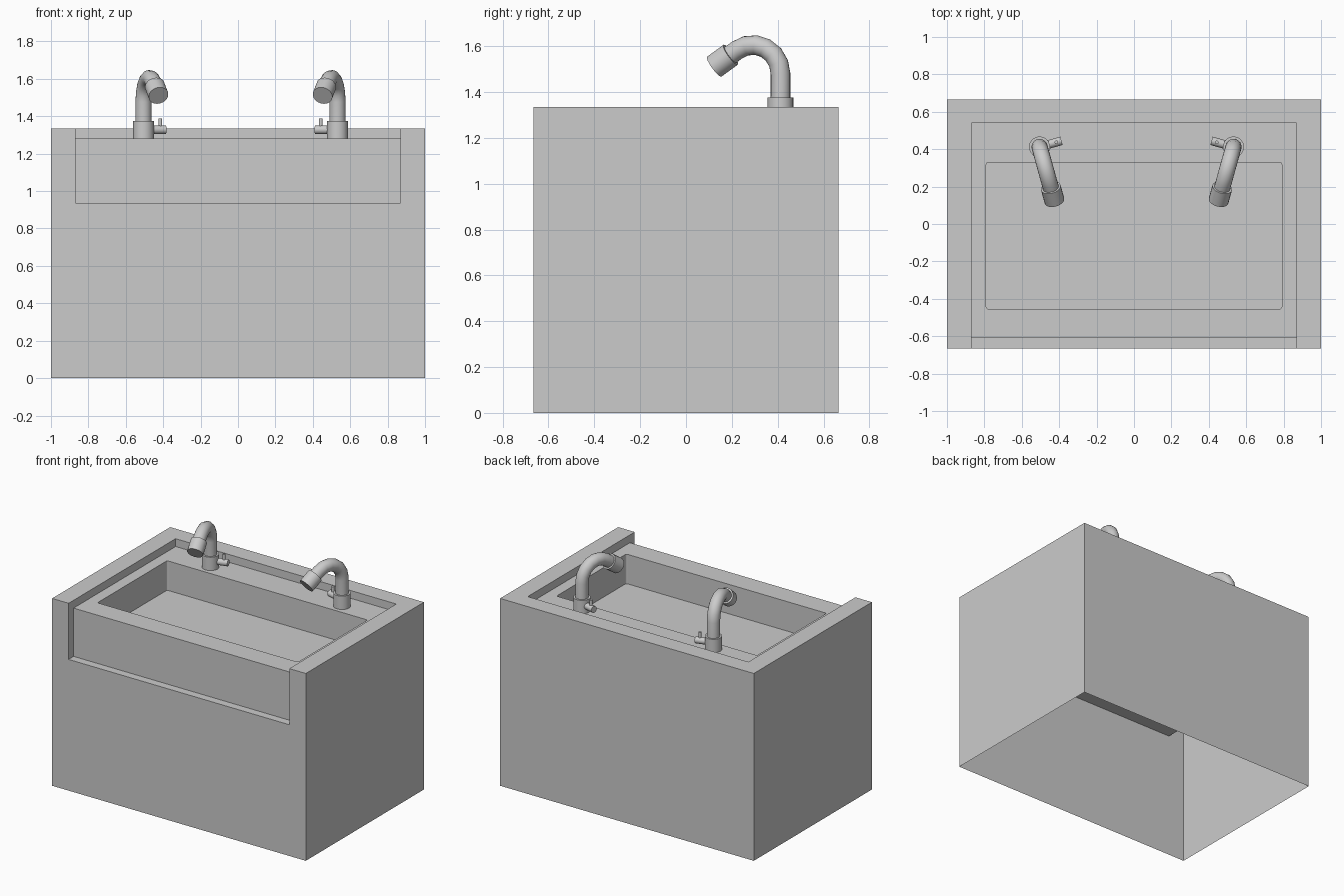
import bpy, bmesh, math
from mathutils import Vector, Matrix

if "Cube" in bpy.data.objects:
    bpy.data.objects.remove(bpy.data.objects["Cube"])


def finish(name, bm):
    bmesh.ops.recalc_face_normals(bm, faces=bm.faces[:])
    me = bpy.data.meshes.new(name)
    bm.to_mesh(me)
    bm.free()
    ob = bpy.data.objects.new(name, me)
    bpy.context.collection.objects.link(ob)
    return ob


def box(name, lo, hi, round_r=0):
    """Axis-aligned box, optionally with rounded vertical edges."""
    lo, hi = Vector(lo), Vector(hi)
    bm = bmesh.new()
    bmesh.ops.create_cube(bm, size=1)
    for v in bm.verts:
        v.co = Vector([(lo[i] + hi[i]) / 2 + v.co[i] * (hi[i] - lo[i]) for i in range(3)])
    if round_r:
        edges = [e for e in bm.edges if abs(e.verts[0].co.z - e.verts[1].co.z) > 0.01]
        bmesh.ops.bevel(bm, geom=edges, offset=round_r, segments=3, profile=0.5, affect='EDGES')
    return finish(name, bm)


def cut(ob, cutter):
    mod = ob.modifiers.new("cut", 'BOOLEAN')
    mod.object, mod.operation, mod.solver = cutter, 'DIFFERENCE', 'EXACT'
    bpy.context.view_layer.objects.active = ob
    bpy.ops.object.modifier_apply(modifier=mod.name)
    bpy.data.objects.remove(cutter)


def tube(name, pts, r, matrix, sides=20):
    """Capped round tube through the points; two points make a cylinder."""
    pts = [Vector(p) for p in pts]
    bm = bmesh.new()
    rings = []
    for i, p in enumerate(pts):
        before, after = pts[max(i - 1, 0)], pts[min(i + 1, len(pts) - 1)]
        t = ((p - before).normalized() + (after - p).normalized()).normalized()
        u = Vector((0, 1, 0)) if abs(t.x) > 0.9 else Vector((1, 0, 0))
        w = t.cross(u).normalized()
        angles = [2 * math.pi * k / sides for k in range(sides)]
        rings.append([bm.verts.new(matrix @ (p + r * (math.cos(a) * u + math.sin(a) * w)))
                      for a in angles])
    for a, b in zip(rings, rings[1:]):
        for k in range(sides):
            n = (k + 1) % sides
            bm.faces.new((a[k], a[n], b[n], b[k]))
    bm.faces.new(rings[0])
    bm.faces.new(rings[-1])
    ob = finish(name, bm)
    bpy.ops.object.select_all(action='DESELECT')
    ob.select_set(True)
    bpy.context.view_layer.objects.active = ob
    bpy.ops.object.shade_smooth_by_angle(angle=math.radians(40))
    return ob


# Cabinet: thin shell, open underneath, notched at the top and front
cabinet = box("cabinet", (-1, -0.665, 0), (1, 0.665, 1.335))
cut(cabinet, box("notch_cutter", (-0.87, -0.9, 0.935), (0.87, 0.54, 1.6)))
bm = bmesh.new()
bm.from_mesh(cabinet.data)
floor = [f for f in bm.faces if f.calc_center_median().z < 0.01]
bmesh.ops.delete(bm, geom=floor, context='FACES')
bm.to_mesh(cabinet.data)
bm.free()

# Sink block with a straight-walled basin
sink = box("sink", (-0.869, -0.61, 0.936), (0.869, 0.539, 1.28))
cut(sink, box("basin_cutter", (-0.79, -0.455, 1.07), (0.79, 0.33, 1.5), round_r=0.012))

# Spout path: riser, bend, short straight end
R, riser_top, end = 0.125, 1.48, math.radians(125)
path = [(0, 0, 1.30)]
for i in range(7):
    a = end * i / 6
    path.append((0, -R + R * math.cos(a), riser_top + R * math.sin(a)))
tip = Vector(path[-1])
aim = Vector((0, -math.sin(end), math.cos(end)))
nozzle_start, nozzle_end = tip + aim * 0.035, tip + aim * 0.125
path.append(nozzle_start + aim * 0.01)

# Two mirrored taps
for side, x, s in (("left", -0.505, -1), ("right", 0.532, 1)):
    m = (Matrix.Translation((x, 0.412, 0)) @ Matrix.Diagonal((s, 1, 1, 1))
         @ Matrix.Rotation(math.radians(-15.5), 4, 'Z'))
    tube(side + "_tap_base", [(0, 0, 1.278), (0, 0, 1.375)], 0.056, m)
    tube(side + "_tap_spout", path, 0.043, m)
    tube(side + "_tap_nozzle", [nozzle_start, nozzle_end], 0.054, m)
    tube(side + "_tap_handle", [(-0.03, 0, 1.328), (-0.122, 0, 1.328)], 0.023, m, 16)
    tube(side + "_tap_lever", [(-0.093, 0, 1.33), (-0.093, 0, 1.387)], 0.01, m, 12)
